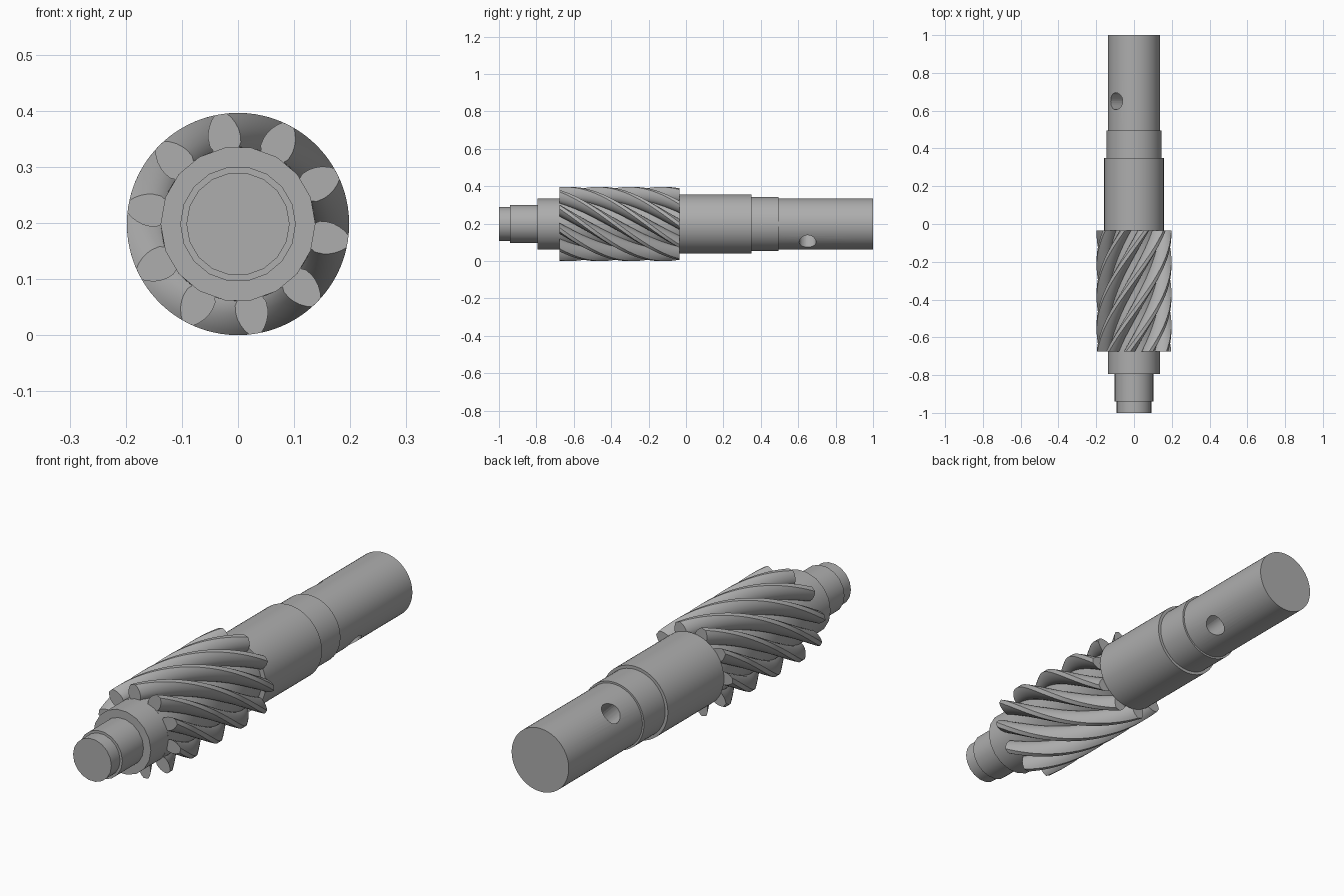
import bpy, bmesh, math

default = bpy.data.objects.get("Cube")
if default:
    bpy.data.objects.remove(default, do_unlink=True)

AXIS_Z = 0.198

# Single steel colour
steel = bpy.data.materials.new("grey steel")
steel.use_nodes = True
GREY = (0.42, 0.42, 0.42, 1)
steel.diffuse_color = GREY
steel.node_tree.nodes["Principled BSDF"].inputs["Base Color"].default_value = GREY


def select_only(obj):
    bpy.ops.object.select_all(action="DESELECT")
    obj.select_set(True)
    bpy.context.view_layer.objects.active = obj


def smooth(obj):
    select_only(obj)
    bpy.ops.object.shade_smooth_by_angle(angle=math.radians(30))


def loft(name, rings):
    """Skin closed rings of points and cap both ends."""
    bm = bmesh.new()
    loops = [[bm.verts.new(p) for p in ring] for ring in rings]
    n = len(loops[0])
    for a, b in zip(loops, loops[1:]):
        for i in range(n):
            j = (i + 1) % n
            bm.faces.new((a[i], a[j], b[j], b[i]))
    bm.faces.new(loops[0])
    bm.faces.new(loops[-1])
    bmesh.ops.recalc_face_normals(bm, faces=bm.faces)
    mesh = bpy.data.meshes.new(name)
    bm.to_mesh(mesh)
    bm.free()
    mesh.materials.append(steel)
    obj = bpy.data.objects.new(name, mesh)
    bpy.context.collection.objects.link(obj)
    return obj


def point(radius, angle, y):
    return (radius * math.cos(angle), y, AXIS_Z + radius * math.sin(angle))


def shaft(name, y0, y1, radius, sides):
    rings = [[point(radius, math.tau * i / sides, y) for i in range(sides)]
             for y in (y0, y1)]
    obj = loft(name, rings)
    smooth(obj)
    return obj


# Stepped shaft, front to back
shaft("front_stub", -1.0, -0.94, 0.092, 18)
shaft("front_journal", -0.94, -0.795, 0.103, 18)
shaft("front_collar", -0.795, -0.675, 0.138, 18)
shaft("main_shaft", -0.035, 0.35, 0.158, 64)
shaft("rear_shoulder", 0.35, 0.495, 0.145, 64)
rear = shaft("rear_shaft", 0.495, 1.0, 0.137, 64)

# Diagonal cross hole through the rear shaft
bpy.ops.mesh.primitive_cylinder_add(vertices=32, radius=0.045, depth=0.6,
                                    location=(0, 0.65, AXIS_Z),
                                    rotation=(0, -math.pi / 4, 0))
cutter = bpy.context.object
cutter.name = "cross_hole_cutter"
cutter.hide_render = True
cutter.data.materials.append(steel)
cut = rear.modifiers.new("cross_hole", "BOOLEAN")
cut.operation = "DIFFERENCE"
cut.solver = "EXACT"
cut.object = cutter
select_only(rear)
bpy.ops.object.modifier_apply(modifier=cut.name)
bpy.data.objects.remove(cutter, do_unlink=True)
smooth(rear)

# Helical gear: rounded tooth section (radius, half width), swept with a twist
TEETH, STEPS = 10, 48
Y0, Y1 = -0.675, -0.035
TWIST = -3.7
half = [(0.137, 0.023), (0.146, 0.028), (0.16, 0.029), (0.17, 0.0275),
        (0.18, 0.024), (0.19, 0.018), (0.198, 0.011)]
flank = [(r, w / r) for r, w in half]
tooth = ([(r, -a) for r, a in flank] + [(flank[-1][0], 0)]
         + [(r, a) for r, a in reversed(flank)]
         + [(flank[0][0], math.pi / TEETH)])
rings = []
for s in range(STEPS + 1):
    y = Y0 + (Y1 - Y0) * s / STEPS
    turn = math.radians(99) + TWIST * (y - Y0)
    rings.append([point(r, a + turn + math.tau * t / TEETH, y)
                  for t in range(TEETH) for r, a in tooth])
gear = loft("helical_gear", rings)
smooth(gear)
